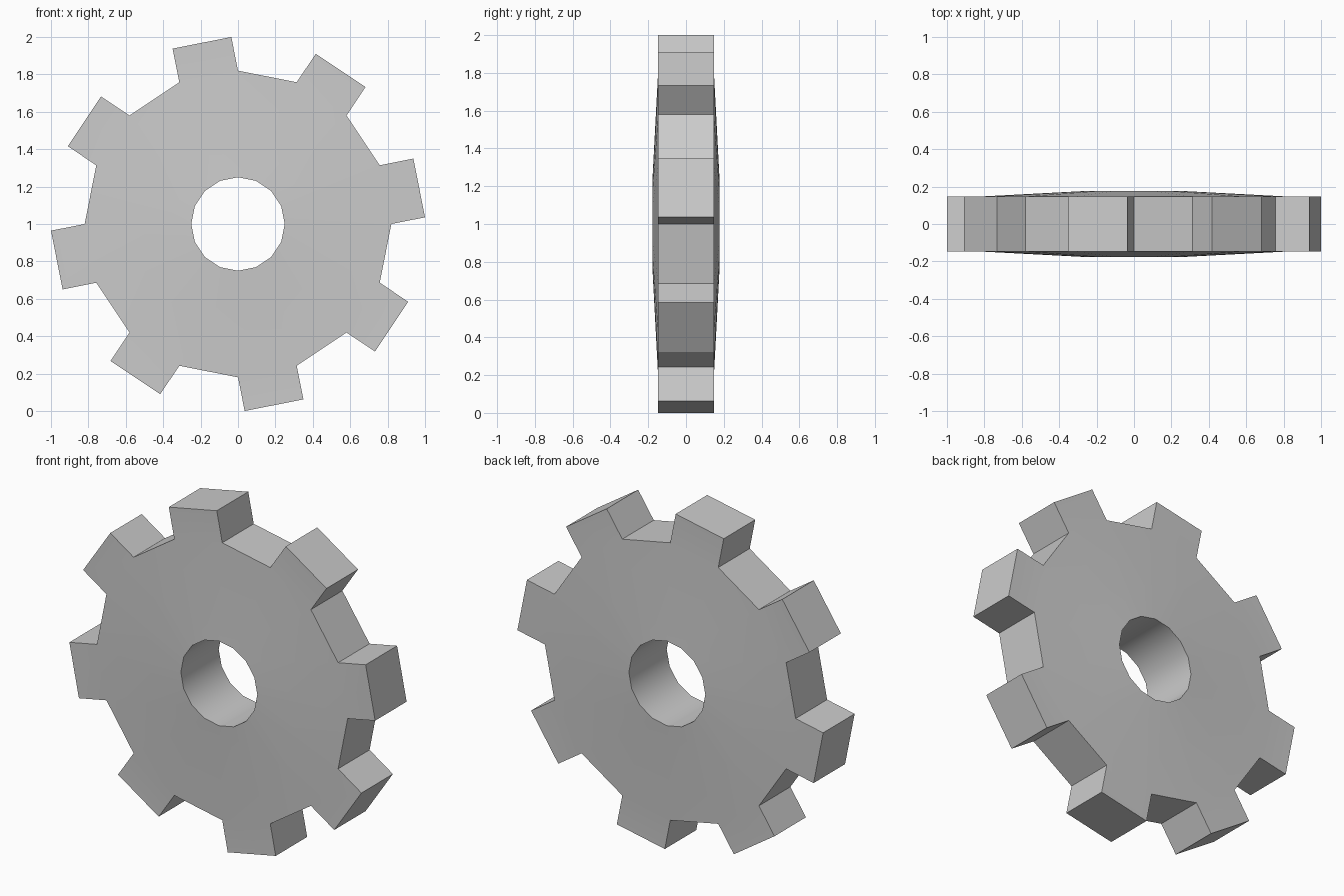
import bpy, bmesh, math
from mathutils import Vector

if "Cube" in bpy.data.objects:
    bpy.data.objects.remove(bpy.data.objects["Cube"])

SIDES = 16
HOLE_R, RIM_R = 0.25, 0.82
HUB_HALF, RIM_HALF = 0.177, 0.147
TOOTH = 0.1835

bm = bmesh.new()


def ring(radius, y):
    return [bm.verts.new((radius * math.cos(a), y, 1 + radius * math.sin(a)))
            for a in (2 * math.pi * i / SIDES for i in range(SIDES))]


def bridge(a, b):
    return [bm.faces.new((a[i], a[(i + 1) % SIDES], b[(i + 1) % SIDES], b[i]))
            for i in range(SIDES)]


# Gear body: bore, slightly conical front and back, rim
hole_f, rim_f = ring(HOLE_R, -HUB_HALF), ring(RIM_R, -RIM_HALF)
hole_b, rim_b = ring(HOLE_R, HUB_HALF), ring(RIM_R, RIM_HALF)
bridge(hole_f, hole_b)
bridge(rim_f, hole_f)
bridge(hole_b, rim_b)
rim = bridge(rim_b, rim_f)

# Teeth: every second rim face pushed straight outwards
for i in range(0, SIDES, 2):
    a = 2 * math.pi * (i + 0.5) / SIDES
    out = bmesh.ops.extrude_discrete_faces(bm, faces=[rim[i]])["faces"][0]
    bmesh.ops.translate(bm, verts=out.verts,
                        vec=Vector((math.cos(a), 0, math.sin(a))) * TOOTH)

bmesh.ops.remove_doubles(bm, verts=bm.verts, dist=1e-5)
bmesh.ops.recalc_face_normals(bm, faces=bm.faces)
mesh = bpy.data.meshes.new("gear")
bm.to_mesh(mesh)
bm.free()

gear = bpy.data.objects.new("gear", mesh)
bpy.context.collection.objects.link(gear)
bpy.context.view_layer.objects.active = gear
gear.select_set(True)
bpy.ops.object.shade_smooth_by_angle(angle=math.radians(30))
